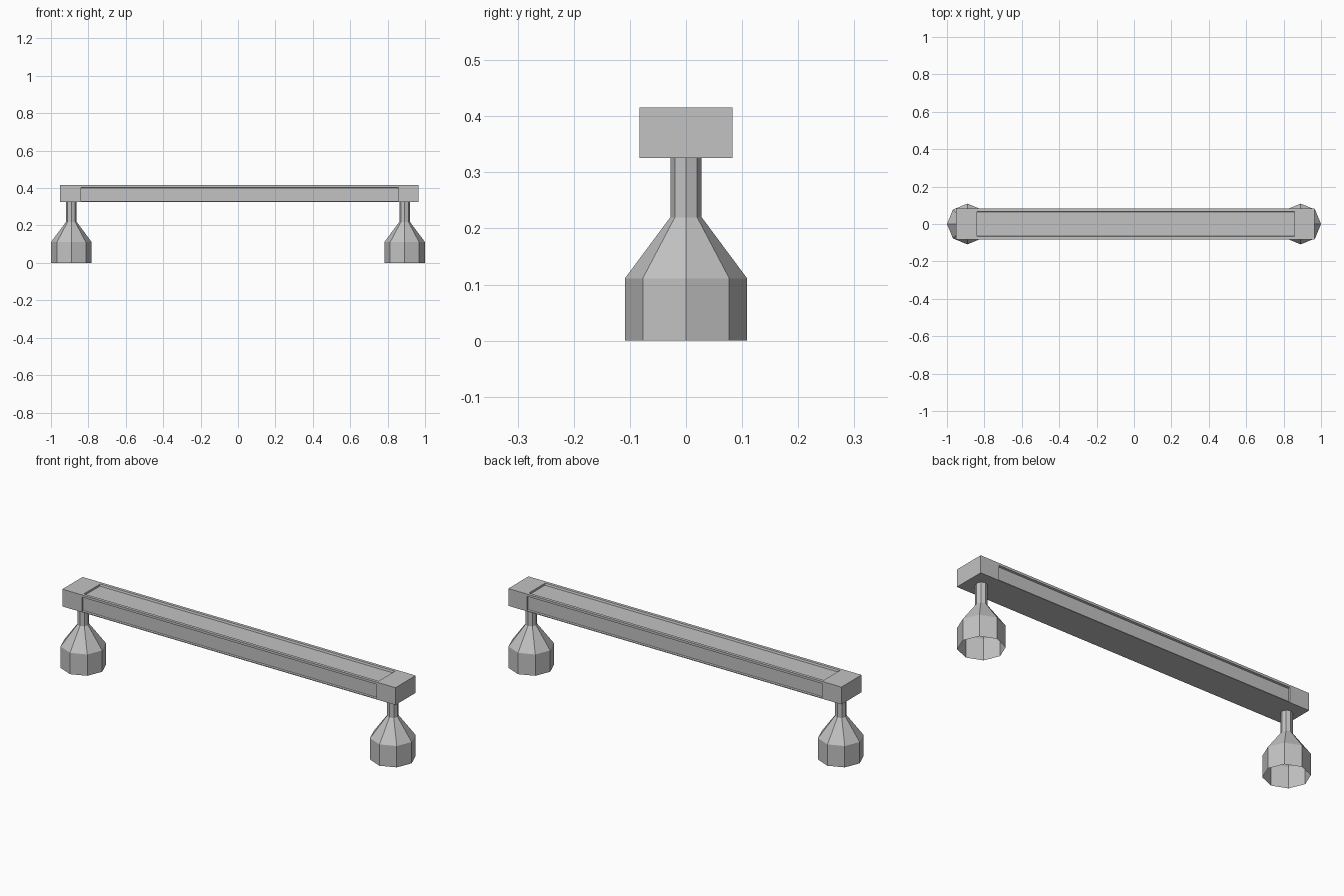
import bpy, bmesh
from math import cos, sin, pi

cube = bpy.data.objects.get("Cube")
if cube:
    bpy.data.objects.remove(cube, do_unlink=True)

grey = bpy.data.materials.new("plain grey")
grey.use_nodes = True
colour = (0.54, 0.54, 0.54, 1)
grey.diffuse_color = colour
grey.node_tree.nodes["Principled BSDF"].inputs["Base Color"].default_value = colour


def finish(name, bm):
    bmesh.ops.recalc_face_normals(bm, faces=bm.faces)
    mesh = bpy.data.meshes.new(name)
    bm.to_mesh(mesh)
    bm.free()
    mesh.materials.append(grey)
    bpy.context.collection.objects.link(bpy.data.objects.new(name, mesh))


def extrude_x(name, profile, x0, x1):
    """Solid bar from a (y, z) outline running between two x positions."""
    bm = bmesh.new()
    face = bm.faces.new([bm.verts.new((x0, y, z)) for y, z in profile])
    grown = bmesh.ops.extrude_face_region(bm, geom=[face], use_keep_orig=True)
    moved = [v for v in grown["geom"] if isinstance(v, bmesh.types.BMVert)]
    bmesh.ops.translate(bm, verts=moved, vec=(x1 - x0, 0, 0))
    finish(name, bm)


def lathe(name, x, profile, sides=8):
    """Open-ended faceted shell from (radius, z) rings."""
    bm = bmesh.new()
    rings = [[bm.verts.new((x + r * cos(2 * pi * i / sides),
                            r * sin(2 * pi * i / sides), z))
              for i in range(sides)] for r, z in profile]
    for low, high in zip(rings, rings[1:]):
        for i in range(sides):
            j = (i + 1) % sides
            bm.faces.new((low[i], low[j], high[j], high[i]))
    finish(name, bm)


half_width, bottom, top = 0.083, 0.326, 0.416

# Long rail with shallow recessed panels on the top and both sides
half = [(half_width, bottom), (half_width, 0.330), (0.074, 0.332),
        (0.074, 0.401), (half_width, 0.404), (half_width, top),
        (0.067, top), (0.064, 0.406)]
extrude_x("rail", half + [(-y, z) for y, z in reversed(half)], -0.84, 0.857)

# Square end blocks
block = [(-half_width, bottom), (half_width, bottom),
         (half_width, top), (-half_width, top)]
extrude_x("right_end_block", block, -0.953, -0.84)
extrude_x("left_end_block", block, 0.857, 0.965)

# Hollow eight-sided feet with tapered shoulders and thin necks
for side, x in (("right", -0.891), ("left", 0.891)):
    lathe(side + "_foot", x,
          [(0.109, 0), (0.109, 0.111), (0.028, 0.22), (0.028, bottom + 0.002)])
